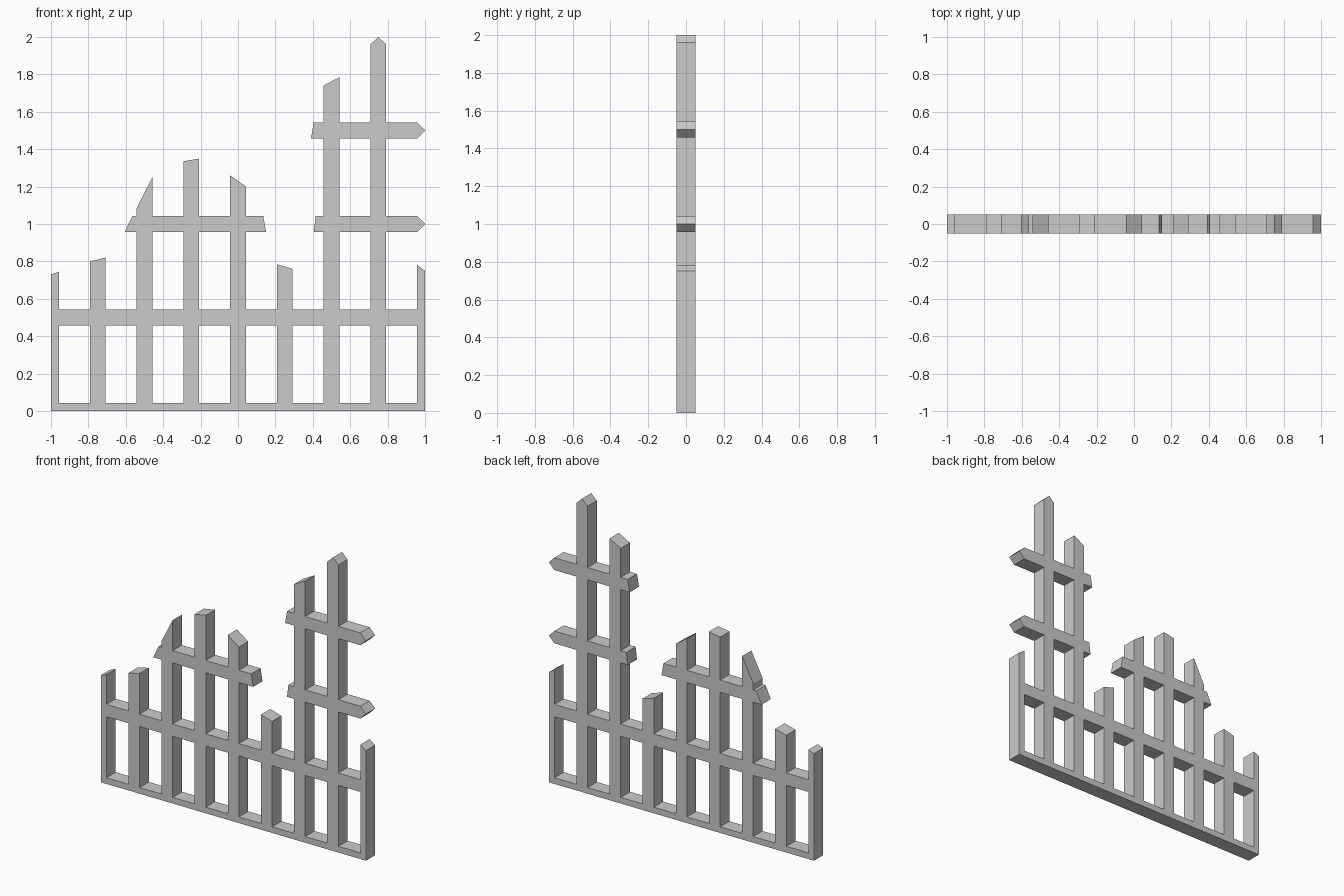
import bpy, bmesh

if "Cube" in bpy.data.objects:
    bpy.data.objects.remove(bpy.data.objects["Cube"])

HALF_DEPTH = 0.05
HALF_BAR = 0.042


def prisms(name, profiles):
    """One object of closed (x, z) outlines extruded through the depth."""
    bm = bmesh.new()
    for outline in profiles:
        face = bm.faces.new([bm.verts.new((x, -HALF_DEPTH, z)) for x, z in outline])
        ext = bmesh.ops.extrude_face_region(bm, geom=[face])
        verts = [v for v in ext["geom"] if isinstance(v, bmesh.types.BMVert)]
        bmesh.ops.translate(bm, verts=verts, vec=(0, 2 * HALF_DEPTH, 0))
    bmesh.ops.recalc_face_normals(bm, faces=bm.faces[:])
    mesh = bpy.data.meshes.new(name)
    bm.to_mesh(mesh)
    bm.free()
    ob = bpy.data.objects.new(name, mesh)
    bpy.context.collection.objects.link(ob)
    return ob


# Uprights every 0.25, each with its own broken top (left and right height)
tops = [(0.73, 0.745), (0.80, 0.82), (1.085, 1.25), (1.335, 1.35), (1.26, 1.20),
        (0.785, 0.76), (1.74, 1.785), (1.96, 1.96), (0.78, 0.75)]
posts = []
for i, (left, right) in enumerate(tops):
    x = -1 + 0.25 * i
    x0, x1 = max(-1, x - HALF_BAR), min(1, x + HALF_BAR)
    outline = [(x0, 0), (x1, 0), (x1, right), (x0, left)]
    if i == 7:  # pointed tallest post
        outline.insert(3, (x, 2.0))
    posts.append(outline)


# Rails, given as z centre and the end points of lower and upper edges
def rail(z, low, high, tip=None):
    z0, z1 = max(0, z - HALF_BAR), z + HALF_BAR
    outline = [(low[0], z0), (low[1], z0), (high[1], z1), (high[0], z1)]
    if tip:
        outline.insert(2, (tip, z))
    return outline


rails = [
    rail(0.0, (-1, 1), (-1, 1)),
    rail(0.5, (-1, 1), (-1, 1)),
    rail(1.0, (-0.605, 0.15), (-0.565, 0.135)),
    rail(1.0, (0.405, 0.958), (0.415, 0.958), 1.0),
    rail(1.5, (0.39, 0.958), (0.405, 0.958), 1.0),
]

# Weld uprights and rails into one broken lattice
lattice = prisms("broken_lattice", posts)
cross_rails = prisms("cross_rails", rails)
weld = lattice.modifiers.new("weld_rails", 'BOOLEAN')
weld.operation = 'UNION'
weld.solver = 'EXACT'
weld.object = cross_rails
bpy.context.view_layer.objects.active = lattice
lattice.select_set(True)
bpy.ops.object.modifier_apply(modifier=weld.name)
bpy.data.objects.remove(cross_rails, do_unlink=True)
